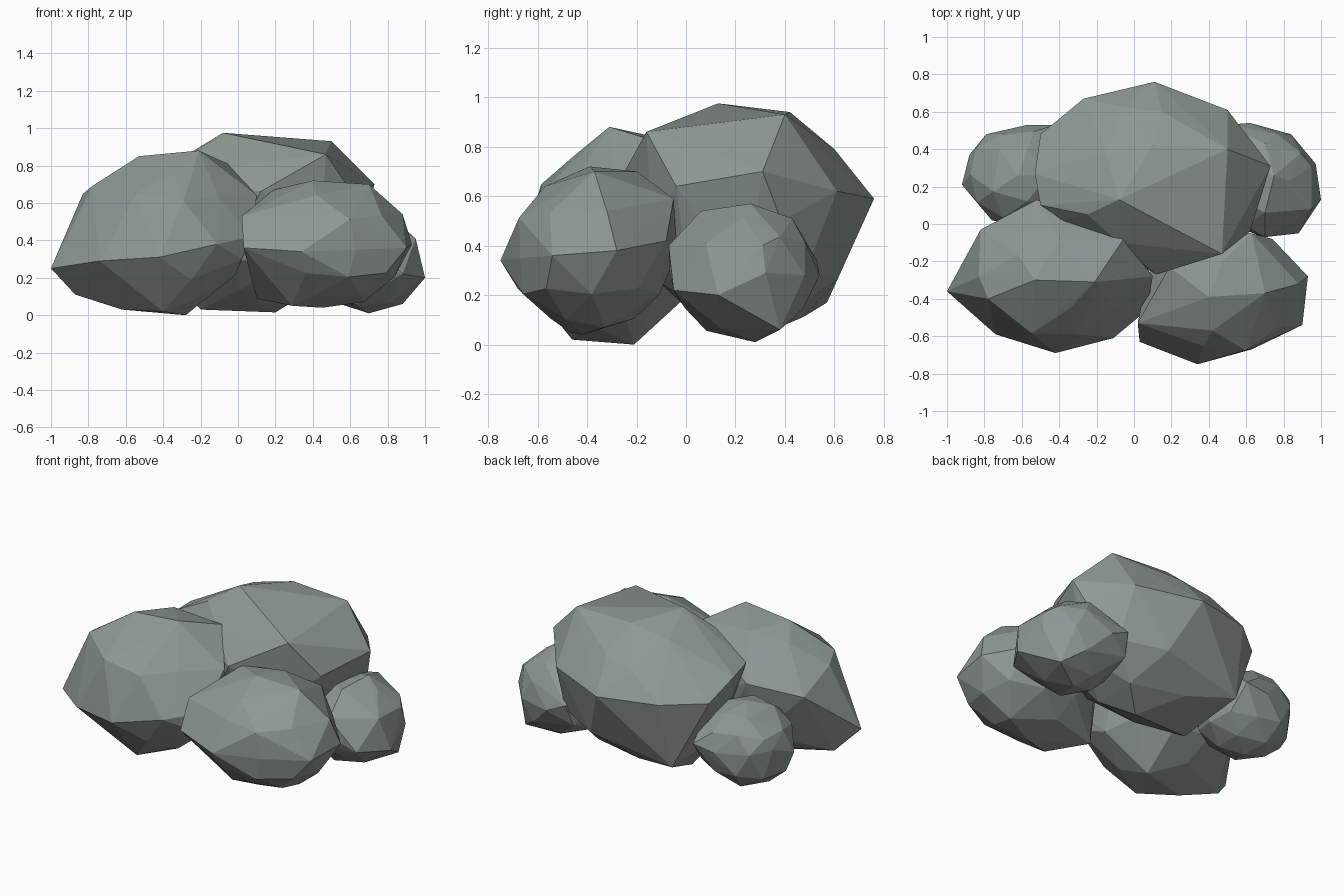
import bpy, bmesh, random
from mathutils import Vector

stone = bpy.data.materials.new("grey_stone")
stone.diffuse_color = (0.27, 0.315, 0.30, 1)


def boulder(name, centre, radii, corners, seed, rough=(0.93, 1.0)):
    """Faceted rock: a rough squashed icosphere pulled out to a few sharp corners."""
    rng = random.Random(seed)
    centre, radii = Vector(centre), Vector(radii)
    bm = bmesh.new()
    bmesh.ops.create_icosphere(bm, subdivisions=2, radius=1)
    free = list(bm.verts)
    # pull the best aligned free vertex to each corner
    for corner in corners:
        offset = Vector(corner) - centre
        aim = Vector(o / r for o, r in zip(offset, radii)).normalized()
        vert = max(free, key=lambda v: v.co.normalized().dot(aim))
        vert.co = offset
        free.remove(vert)
    # the rest follow the ellipsoid with slight roughness
    for vert in free:
        vert.co = vert.co * radii * rng.uniform(*rough)
    # convex skin keeps the chipped facets clean
    hull = bmesh.ops.convex_hull(bm, input=bm.verts[:])
    loose = {v for v in hull["geom_interior"] + hull["geom_unused"]
             if isinstance(v, bmesh.types.BMVert)}
    bmesh.ops.delete(bm, geom=list(loose), context='VERTS')
    inner = [f for f in hull["geom_holes"] if f.is_valid and isinstance(f, bmesh.types.BMFace)]
    bmesh.ops.delete(bm, geom=inner, context='FACES_ONLY')
    bmesh.ops.recalc_face_normals(bm, faces=bm.faces[:])
    mesh = bpy.data.meshes.new(name)
    bm.to_mesh(mesh)
    bm.free()
    mesh.materials.append(stone)
    obj = bpy.data.objects.new(name, mesh)
    obj.location = centre
    bpy.context.collection.objects.link(obj)


# Large rock at the front left
boulder("front_left_rock", (-0.42, -0.28, 0.43), (0.50, 0.39, 0.43), [
    (-1.0, -0.36, 0.25), (-0.78, -0.40, 0.69), (-0.53, -0.30, 0.85),
    (-0.21, -0.31, 0.88), (-0.055, -0.08, 0.81), (0.10, -0.28, 0.64),
    (0.07, -0.46, 0.42), (-0.11, -0.61, 0.38), (-0.42, -0.69, 0.31),
    (-0.74, -0.59, 0.29), (-0.28, -0.21, 0.0), (-0.62, -0.33, 0.03),
    (-0.40, -0.46, 0.02), (-0.87, -0.27, 0.11), (-0.82, -0.03, 0.53),
    (-0.52, 0.13, 0.60), (-0.88, -0.25, 0.45), (-0.40, -0.08, 0.83),
    (-0.25, -0.57, 0.19), (0.02, -0.48, 0.30)], 1, (0.90, 0.97))

# Rounded rock at the front right
boulder("front_right_rock", (0.48, -0.38, 0.37), (0.44, 0.36, 0.33), [
    (0.02, -0.53, 0.53), (0.03, -0.63, 0.36), (0.40, -0.39, 0.72),
    (0.70, -0.37, 0.70), (0.88, -0.32, 0.54), (0.93, -0.28, 0.38),
    (0.90, -0.54, 0.36), (0.63, -0.67, 0.35), (0.34, -0.75, 0.34),
    (0.67, -0.33, 0.07), (0.45, -0.42, 0.04), (0.10, -0.28, 0.09),
    (0.63, -0.05, 0.59), (0.19, -0.23, 0.67), (0.42, -0.57, 0.64),
    (0.47, -0.20, 0.70), (0.29, -0.47, 0.05), (0.74, -0.08, 0.42)], 2, (0.92, 0.98))

# Biggest rock, at the back and centre
boulder("back_centre_rock", (0.10, 0.24, 0.50), (0.60, 0.48, 0.46), [
    (-0.08, 0.13, 0.975), (0.50, 0.40, 0.93), (0.47, -0.16, 0.86),
    (0.73, 0.31, 0.70), (0.62, -0.04, 0.64), (0.12, -0.27, 0.66),
    (-0.25, 0.05, 0.86), (-0.53, 0.27, 0.70), (-0.50, 0.48, 0.60),
    (-0.27, 0.67, 0.60), (0.11, 0.76, 0.59), (0.50, 0.61, 0.62),
    (-0.30, 0.57, 0.17), (0.20, 0.25, 0.015), (-0.20, 0.22, 0.03),
    (0.10, 0.42, 0.94), (0.15, 0.60, 0.79), (-0.50, 0.10, 0.72),
    (-0.42, 0.30, 0.28), (-0.08, -0.10, 0.79), (-0.38, 0.02, 0.72)], 3)

# Small rock at the back right
boulder("back_right_rock", (0.68, 0.23, 0.29), (0.31, 0.30, 0.28), [
    (0.95, 0.08, 0.41), (1.0, 0.13, 0.20), (0.95, 0.31, 0.40),
    (0.88, 0.38, 0.06), (0.70, 0.28, 0.01), (0.70, -0.07, 0.40),
    (0.88, -0.05, 0.22), (0.84, 0.48, 0.28), (0.62, 0.54, 0.28),
    (0.75, 0.26, 0.57), (0.70, 0.43, 0.51), (0.70, 0.06, 0.54),
    (0.49, 0.53, 0.34), (0.47, 0.48, 0.20)], 4)

# Small rock at the back left
boulder("back_left_rock", (-0.62, 0.26, 0.31), (0.31, 0.28, 0.27), [
    (-0.92, 0.21, 0.30), (-0.88, 0.37, 0.36), (-0.79, 0.48, 0.34),
    (-0.57, 0.53, 0.32), (-0.42, 0.53, 0.34), (-0.76, 0.02, 0.36),
    (-0.72, 0.40, 0.53)], 5, (0.95, 1.0))
